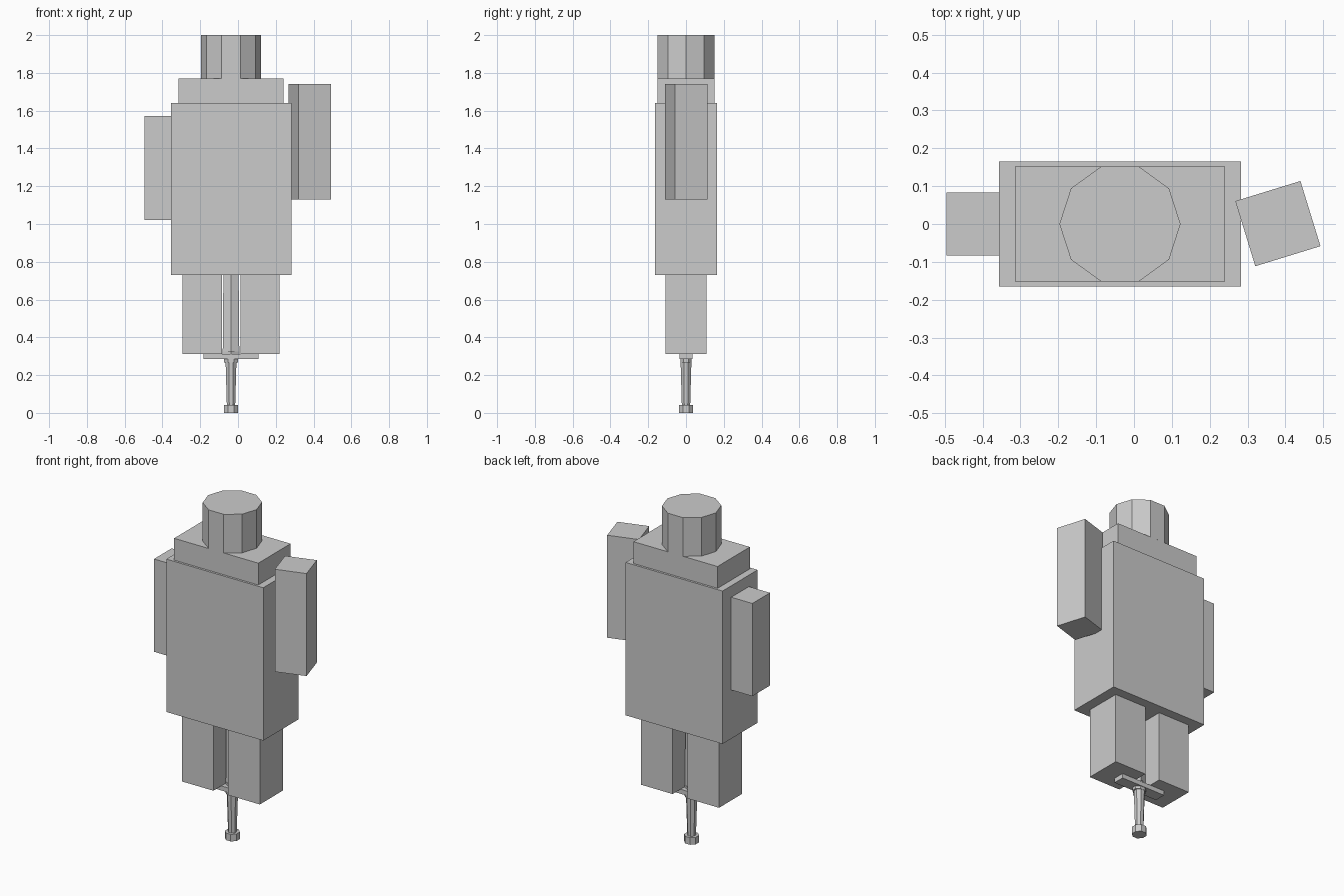
import bpy, math

if "Cube" in bpy.data.objects:
    bpy.data.objects.remove(bpy.data.objects["Cube"])

CX = -0.037  # body centre line


def box(name, x0, x1, y0, y1, z0, z1, turn=0):
    bpy.ops.mesh.primitive_cube_add(
        size=1, location=((x0 + x1) / 2, (y0 + y1) / 2, (z0 + z1) / 2),
        rotation=(0, 0, turn))
    o = bpy.context.object
    o.name = name
    o.scale = (x1 - x0, y1 - y0, z1 - z0)
    return o


def prism(name, sides, r0, r1, z0, z1, start=0, flat=1):
    """Upright (optionally tapered or flattened) prism on the centre line."""
    def ring(r, z):
        angles = [start + 2 * math.pi * i / sides for i in range(sides)]
        return [(CX + r * math.cos(a), flat * r * math.sin(a), z) for a in angles]
    faces = [(i, (i + 1) % sides, sides + (i + 1) % sides, sides + i) for i in range(sides)]
    faces += [tuple(reversed(range(sides))), tuple(range(sides, 2 * sides))]
    me = bpy.data.meshes.new(name)
    me.from_pydata(ring(r0, z0) + ring(r1, z1), [], faces)
    o = bpy.data.objects.new(name, me)
    bpy.context.collection.objects.link(o)
    return o


# Body
box("torso", CX - 0.319, CX + 0.319, -0.165, 0.165, 0.73, 1.64)
box("shoulders", CX - 0.277, CX + 0.277, -0.152, 0.152, 1.64, 1.77)
prism("head", 10, 0.16, 0.16, 1.77, 2.0)

# Legs
for side, name in ((-1, "left_leg"), (1, "right_leg")):
    x = CX + side * 0.153
    box(name, x - 0.104, x + 0.104, -0.109, 0.109, 0.312, 0.73)

# Arms: one tucked against the torso, one turned outward
box("tucked_arm", -0.495, -0.335, -0.083, 0.083, 1.02, 1.572)
box("turned_arm", 0.29, 0.47, -0.089, 0.091, 1.13, 1.74, math.radians(-180 + 17.1))

# Upside-down sword between the legs
E = math.pi / 8
prism("sword_pommel", 8, 0.041, 0.041, 0.0, 0.042, E)
prism("sword_grip", 8, 0.024, 0.031, 0.042, 0.27, E)
prism("sword_collar", 8, 0.041, 0.041, 0.268, 0.287, E, 0.8)
box("sword_guard", CX - 0.146, CX + 0.146, -0.034, 0.034, 0.285, 0.312)
prism("sword_blade_base", 4, 0.046, 0.046, 0.312, 0.325, 0, 0.6)
prism("sword_blade", 4, 0.044, 0.036, 0.312, 1.2, 0, 0.35)
